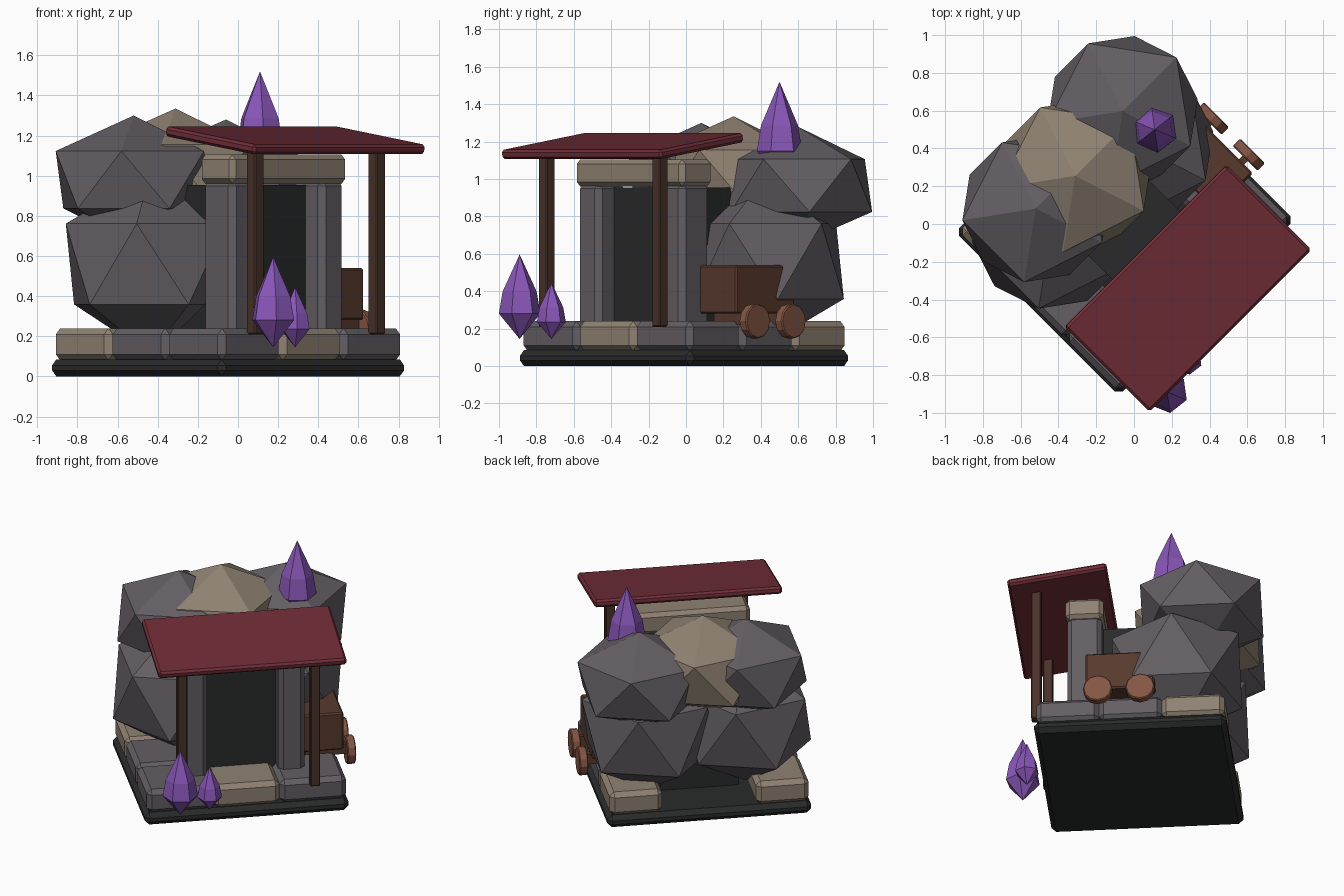
import bpy, bmesh, math
from mathutils import Matrix, Vector

if "Cube" in bpy.data.objects:
    bpy.data.objects.remove(bpy.data.objects["Cube"])

# The whole model is laid out square in (u, v) and turned 45 degrees about z
TURN = Matrix.Rotation(math.radians(45), 4, 'Z')


def material(name, r, g, b):
    m = bpy.data.materials.new(name)
    lin = [(c / 255 / 12.92) if c < 11 else ((c / 255 + 0.055) / 1.055) ** 2.4 for c in (r, g, b)]
    m.diffuse_color = (*lin, 1)
    m.use_nodes = True
    m.node_tree.nodes["Principled BSDF"].inputs["Base Color"].default_value = m.diffuse_color
    return m


DARK = material("charcoal", 41, 42, 42)
STONE = material("grey_stone", 99, 94, 99)
TAN = material("tan_stone", 144, 130, 114)
ROOF = material("dark_red", 112, 45, 55)
POST = material("dark_wood", 74, 50, 42)
CART = material("brown_wood", 88, 58, 46)
WHEEL = material("copper_wood", 132, 85, 67)
GEM = material("purple_crystal", 137, 86, 184)


def add(name, bm, mat, local, bevel=0.0):
    mesh = bpy.data.meshes.new(name)
    bm.to_mesh(mesh)
    bm.free()
    mesh.materials.append(mat)
    ob = bpy.data.objects.new(name, mesh)
    bpy.context.collection.objects.link(ob)
    ob.matrix_world = TURN @ local
    if bevel:
        mod = ob.modifiers.new("bevel", 'BEVEL')
        mod.width = bevel
        mod.segments = 1
    return ob


def box(name, u, v, z, mat, bevel=0.0, tilt=0.0):
    lo, hi = Vector((u[0], v[0], z[0])), Vector((u[1], v[1], z[1]))
    bm = bmesh.new()
    bmesh.ops.create_cube(bm, size=1)
    bmesh.ops.scale(bm, vec=hi - lo, verts=bm.verts)
    local = Matrix.Translation((lo + hi) / 2) @ Matrix.Rotation(math.radians(tilt), 4, 'X')
    return add(name, bm, mat, local, bevel)


def rock(name, centre, r, rz, mat):
    bm = bmesh.new()
    bmesh.ops.create_icosphere(bm, subdivisions=1, radius=1)
    bmesh.ops.scale(bm, vec=(r, r, rz), verts=bm.verts)
    return add(name, bm, mat, Matrix.Translation(centre))


def crystal(name, u, v, z0, z1, r):
    # Six-sided: point, narrow ring, wide ring, point
    bm = bmesh.new()
    h = z1 - z0
    rings = []
    for t, k in ((0.30, 1.0), (0.56, 0.82)):
        rings.append([bm.verts.new((r * k * math.cos(a), r * k * math.sin(a), t * h))
                      for a in (math.radians(60 * i - 7) for i in range(6))])
    bottom, top = bm.verts.new((0, 0, 0)), bm.verts.new((0, 0, h))
    for i in range(6):
        j = (i + 1) % 6
        bm.faces.new((bottom, rings[0][j], rings[0][i]))
        bm.faces.new((rings[0][i], rings[0][j], rings[1][j], rings[1][i]))
        bm.faces.new((rings[1][i], rings[1][j], top))
    return add(name, bm, GEM, Matrix.Translation((u, v, z0)))


# Base slab
box("base", (-0.70, 0.615), (-0.585, 0.64), (0, 0.085), DARK, 0.03)

# Foundation blocks: three in front, two more down each side
U0, U1, V0, V1 = -0.685, 0.60, -0.572, 0.628
du, dv = (U1 - U0) / 3, (V1 - V0) / 3
for i in range(3):
    box(f"front_block_{i}", (U0 + i * du, U0 + (i + 1) * du), (V0, V0 + dv), (0.08, 0.24),
        TAN if i == 1 else STONE, 0.03)
for side, span in (("left", (U0, U0 + 0.34)), ("right", (U1 - 0.34, U1))):
    for j in (1, 2):
        box(f"{side}_block_{j}", span, (V0 + j * dv, V0 + (j + 1) * dv), (0.08, 0.24),
            TAN if j == 2 else STONE, 0.03)

# Doorway: dark tunnel, two pillars and a lintel
box("tunnel", (-0.29, 0.22), (-0.28, 0.30), (0.07, 0.955), DARK)
box("left_pillar", (-0.435, -0.265), (-0.395, -0.175), (0.2, 0.98), STONE, 0.03)
box("right_pillar", (0.195, 0.365), (-0.395, -0.175), (0.2, 0.98), STONE, 0.03)
box("lintel", (-0.445, 0.375), (-0.405, -0.165), (0.96, 1.105), TAN, 0.025)

# Rock mound
rock("lower_left_rock", (-0.33, 0.29, 0.56), 0.475, 0.45, STONE)
rock("lower_right_rock", (0.30, 0.30, 0.56), 0.475, 0.45, STONE)
rock("upper_left_rock", (-0.31, 0.425, 0.98), 0.44, 0.32, STONE)
rock("upper_right_rock", (0.38, 0.465, 0.965), 0.45, 0.315, STONE)
rock("top_rock", (-0.04, 0.40, 1.01), 0.455, 0.325, TAN)

# Porch roof on two posts
box("roof", (-0.645, 0.568), (-0.762, -0.122), (1.151, 1.201), ROOF, 0.014, 8.3)
for name, u in (("left_post", -0.467), ("right_post", 0.39)):
    box(name, (u - 0.032, u + 0.032), (-0.619, -0.555), (0.21, 1.15), POST, 0.006)

# Mine cart beside the mound
box("cart_body", (0.353, 0.636), (-0.255, 0.185), (0.28, 0.54), CART, 0.01)
for i, v in enumerate((-0.17, 0.10)):
    bm = bmesh.new()
    bmesh.ops.create_cone(bm, cap_ends=True, segments=12, radius1=0.093, radius2=0.093, depth=0.055)
    add(f"cart_wheel_{i}", bm, WHEEL,
        Matrix.Translation((0.69, v, 0.24)) @ Matrix.Rotation(math.pi / 2, 4, 'Y'), 0.006)
    box(f"cart_axle_{i}", (0.40, 0.68), (v - 0.02, v + 0.02), (0.22, 0.29), CART)

# Crystals
crystal("large_crystal", -0.505, -0.753, 0.145, 0.597, 0.112)
crystal("small_crystal", -0.308, -0.71, 0.145, 0.447, 0.078)
crystal("top_crystal", 0.431, 0.276, 0.99, 1.52, 0.122)
